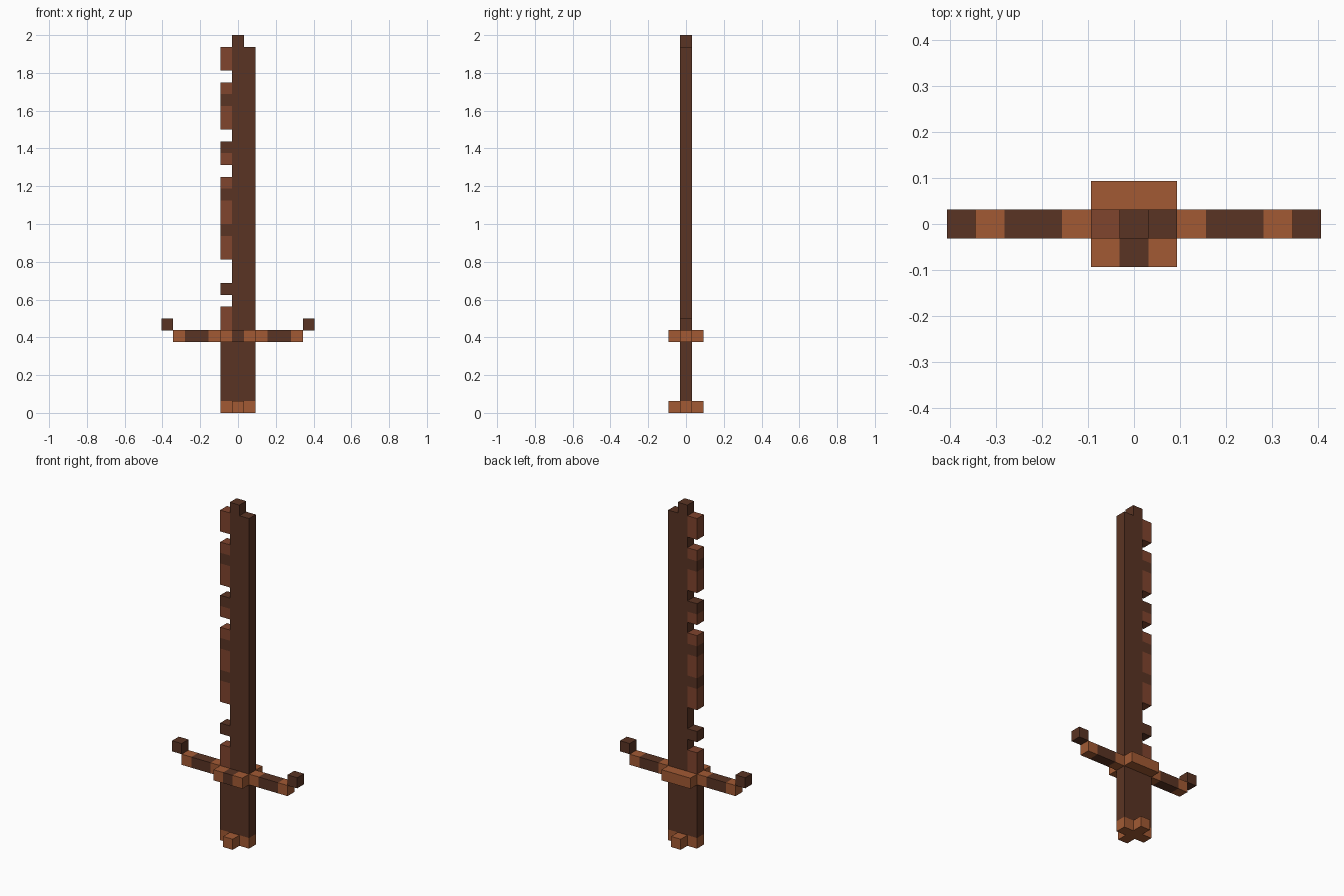
import bpy
import bmesh
from mathutils import Matrix, Vector

cube = bpy.data.objects.get("Cube")
if cube:
    bpy.data.objects.remove(cube, do_unlink=True)

U = 2 / 32  # one block


def material(name, rgb):
    m = bpy.data.materials.new(name)
    m.use_nodes = True
    col = (*rgb, 1)
    m.diffuse_color = col
    bsdf = next(n for n in m.node_tree.nodes if n.type == "BSDF_PRINCIPLED")
    bsdf.inputs["Base Color"].default_value = col
    bsdf.inputs["Roughness"].default_value = 0.9
    return m


DARK = material("dark_wood", (0.102, 0.034, 0.017))
MID = material("reddish_wood", (0.215, 0.058, 0.027))
LIGHT = material("light_wood", (0.36, 0.102, 0.034))


def block(name, mat, x, y, z):
    """Box spanning the given (low, high) ranges in block units."""
    spans = (x, y, z)
    centre = Vector([(a + b) / 2 * U for a, b in spans])
    size = Vector([(b - a) * U for a, b in spans])
    bm = bmesh.new()
    bmesh.ops.create_cube(bm, size=1, matrix=Matrix.LocRotScale(centre, None, size))
    mesh = bpy.data.meshes.new(name)
    bm.to_mesh(mesh)
    bm.free()
    mesh.materials.append(mat)
    ob = bpy.data.objects.new(name, mesh)
    bpy.context.collection.objects.link(ob)
    return ob


THIN = (-.5, .5)
WIDE = (-1.5, 1.5)
EDGE = (-1.5, -.5)

# Blade and grip
block("blade_spine", DARK, (-.5, 1.5), THIN, (1, 31))
block("blade_tip", DARK, THIN, THIN, (31, 32))
block("grip_edge", DARK, EDGE, THIN, (1, 7))

# Notched cutting edge: runs of light and dark blocks
light_runs = [(7, 9), (13, 15), (16, 18), (19, 20), (21, 22), (24, 26), (27, 28), (29, 31)]
dark_runs = [(10, 11), (15, 16), (18, 19), (22, 23), (26, 27)]
for mat, runs in ((MID, light_runs), (DARK, dark_runs)):
    for run in runs:
        block("blade_tooth", mat, EDGE, THIN, run)

# Cross guard: plates on both faces and arms with raised ends
GUARD = (6, 7)
block("guard_back_plate", LIGHT, WIDE, (.5, 1.5), GUARD)
block("guard_front_centre", DARK, THIN, (-1.5, -.5), GUARD)
for side, label in ((1, "left"), (-1, "right")):
    def across(a, b):
        return tuple(sorted((a * side, b * side)))
    block("guard_front_" + label, LIGHT, across(.5, 1.5), (-1.5, -.5), GUARD)
    block("guard_root_" + label, LIGHT, across(1.5, 2.5), THIN, GUARD)
    block("guard_arm_" + label, DARK, across(2.5, 4.5), THIN, GUARD)
    block("guard_end_" + label, LIGHT, across(4.5, 5.5), THIN, GUARD)
    block("guard_tip_" + label, DARK, across(5.5, 6.5), THIN, (7, 8))

# Cross-shaped pommel
block("pommel_bar", LIGHT, WIDE, THIN, (0, 1))
block("pommel_front", LIGHT, THIN, (-1.5, -.5), (0, 1))
block("pommel_back", LIGHT, THIN, (.5, 1.5), (0, 1))
